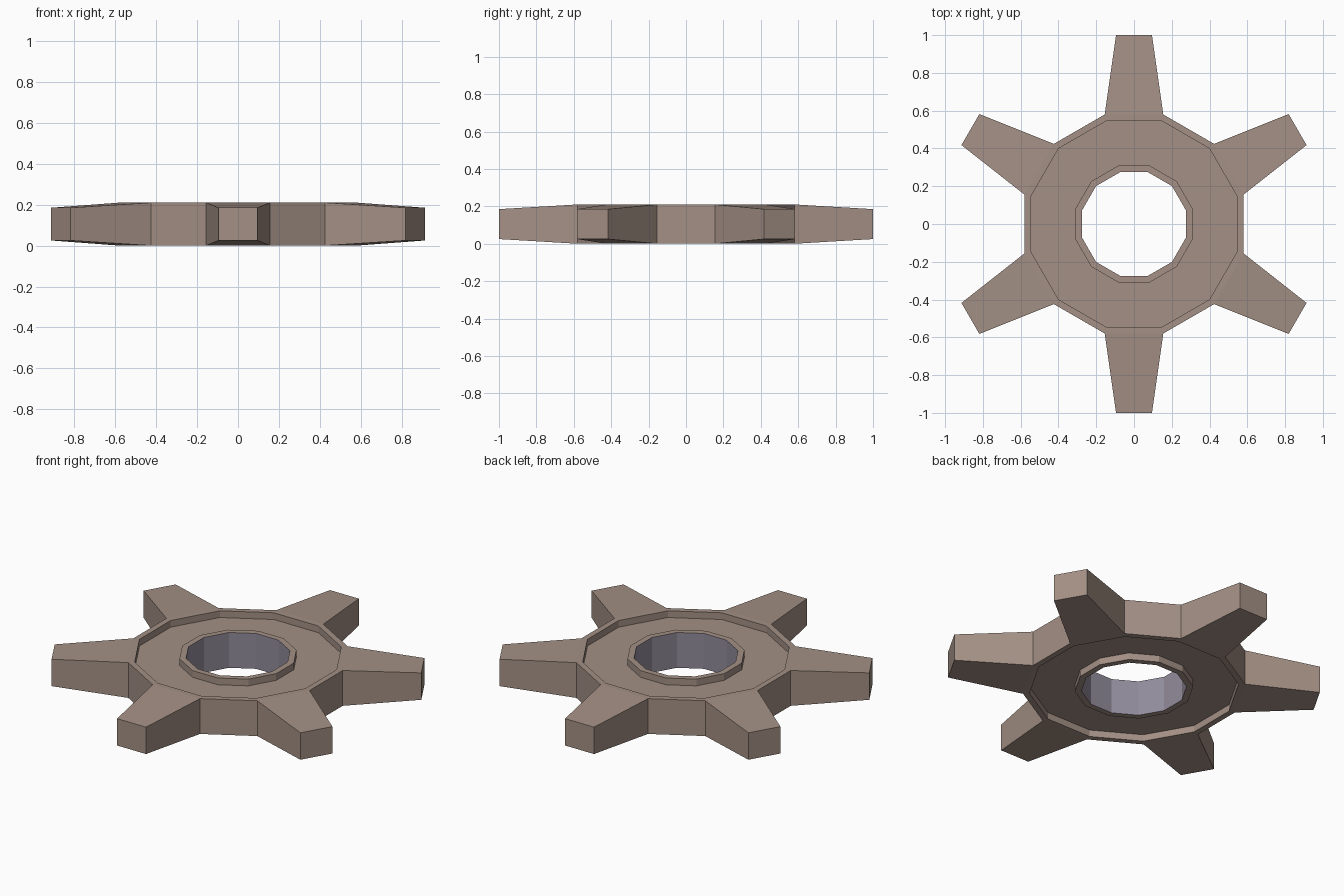
import bpy, bmesh, math
from mathutils import Vector

if "Cube" in bpy.data.objects:
    bpy.data.objects.remove(bpy.data.objects["Cube"])

SIDES = 12
H = 0.21          # hub thickness
DIP = 0.04        # depth of the recessed web
TIP_R, TIP_HALF_W, TIP_HALF_H = 1.0, 0.095, 0.08


def material(name, rgb):
    m = bpy.data.materials.new(name)
    m.diffuse_color = (*rgb, 1)
    m.use_nodes = True
    m.node_tree.nodes["Principled BSDF"].inputs["Base Color"].default_value = m.diffuse_color
    return m


# Closed cross-section (radius, z), starting with the bore wall
profile = [(0.284, 0), (0.284, H), (0.32, H), (0.32, H - DIP),
           (0.565, H - DIP), (0.565, H), (0.60, H),
           (0.60, 0), (0.565, 0), (0.565, DIP), (0.32, DIP), (0.32, 0)]
BORE, OUTER = 0, 6

bm = bmesh.new()
rings = []
for k in range(SIDES):
    a = math.radians(15 + 30 * k)
    rings.append([bm.verts.new((r * math.cos(a), r * math.sin(a), z)) for r, z in profile])

# Hub: spin the profile, remember the walls that carry teeth
tooth_faces = []
n = len(profile)
for k in range(SIDES):
    p, q = rings[k], rings[(k + 1) % SIDES]
    for i in range(n):
        j = (i + 1) % n
        f = bm.faces.new((p[i], p[j], q[j], q[i]))
        f.material_index = 1 if i == BORE else 0
        if i == OUTER and k % 2 == 0:
            tooth_faces.append((f, math.radians(30 + 30 * k)))

# Teeth: extrude every second outer wall and taper it
for f, a in tooth_faces:
    new = bmesh.ops.extrude_face_region(bm, geom=[f])["geom"]
    out = Vector((math.cos(a), math.sin(a), 0))
    side = Vector((-math.sin(a), math.cos(a), 0))
    for v in [g for g in new if isinstance(g, bmesh.types.BMVert)]:
        s = math.copysign(TIP_HALF_W, v.co.dot(side))
        z = H / 2 + math.copysign(TIP_HALF_H, v.co.z - H / 2)
        v.co = out * TIP_R + side * s + Vector((0, 0, z))
    if f.is_valid:
        bmesh.ops.delete(bm, geom=[f], context='FACES_ONLY')

bmesh.ops.recalc_face_normals(bm, faces=bm.faces)
mesh = bpy.data.meshes.new("gear_wheel")
bm.to_mesh(mesh)
bm.free()
mesh.materials.append(material("warm_brown_metal", (0.37, 0.28, 0.235)))
mesh.materials.append(material("violet_grey_bore", (0.29, 0.265, 0.33)))
gear = bpy.data.objects.new("gear_wheel", mesh)
bpy.context.collection.objects.link(gear)
